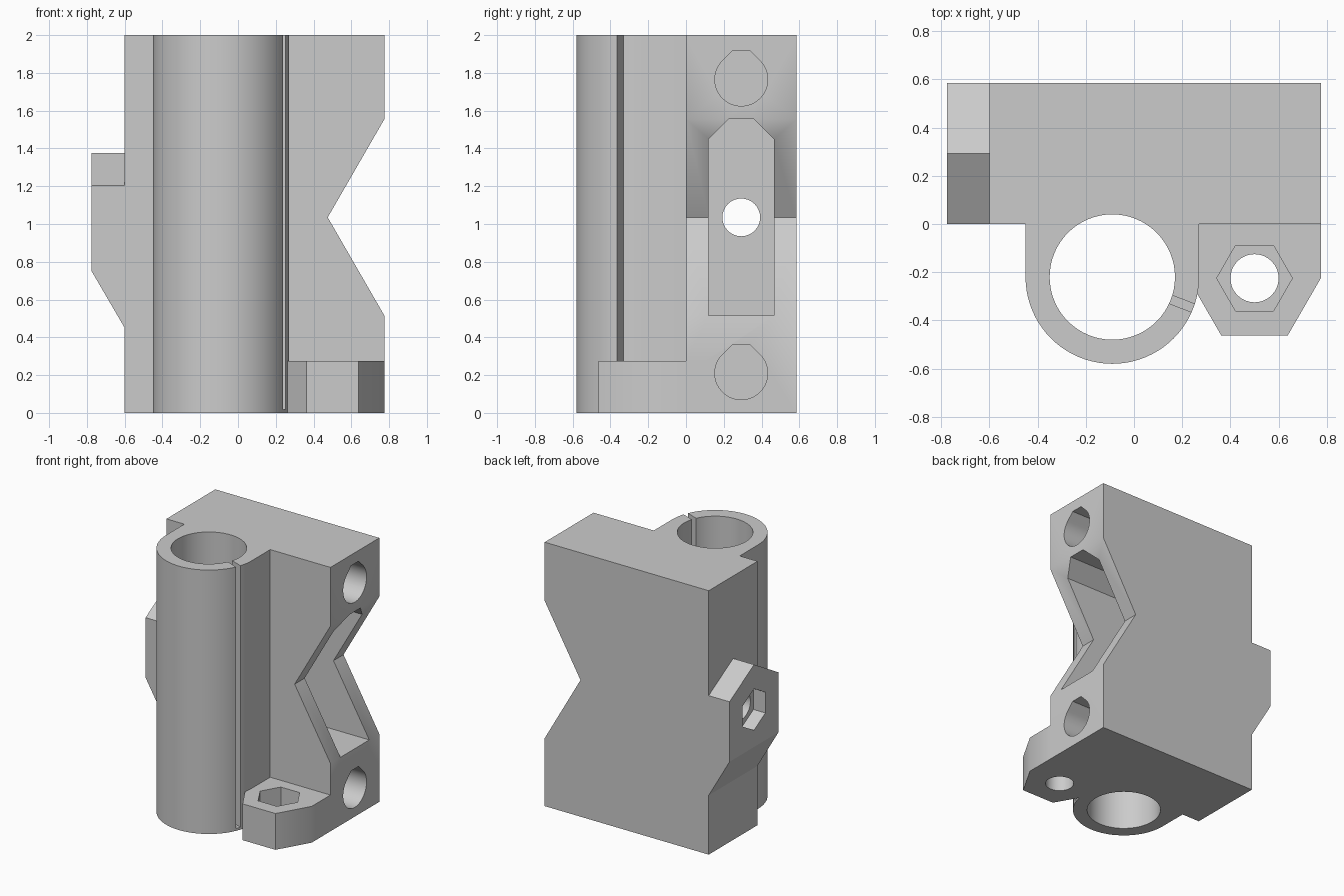
import bpy
import bmesh
from math import cos, sin, pi, radians, sqrt
from mathutils import Vector

cube = bpy.data.objects.get("Cube")
if cube:
    bpy.data.objects.remove(cube, do_unlink=True)

grey = bpy.data.materials.new("plain_grey")
grey.use_nodes = True
grey.diffuse_color = (0.6, 0.6, 0.6, 1)
grey.node_tree.nodes["Principled BSDF"].inputs["Base Color"].default_value = (0.6, 0.6, 0.6, 1)

HEIGHT, DEPTH = 2.0, 0.585
MID_Y, MID_Z = DEPTH / 2, 1.035
BORE = Vector((-0.09, -0.22))
TAB = Vector((0.5, -0.225))
NUT = 0.157


def prism(name, outline, axis, low, high):
    """Extrude a 2D outline along an axis; the outline holds the other two coordinates in order."""
    def place(p, d):
        c = list(p)
        c.insert("xyz".index(axis), d)
        return c
    bm = bmesh.new()
    base = bm.faces.new([bm.verts.new(place(p, low)) for p in outline])
    top = bmesh.ops.extrude_face_region(bm, geom=[base])["geom"]
    shift = Vector(place((0, 0), high - low))
    bmesh.ops.translate(bm, verts=[v for v in top if isinstance(v, bmesh.types.BMVert)], vec=shift)
    bmesh.ops.recalc_face_normals(bm, faces=bm.faces)
    mesh = bpy.data.meshes.new(name)
    bm.to_mesh(mesh)
    bm.free()
    mesh.materials.append(grey)
    obj = bpy.data.objects.new(name, mesh)
    bpy.context.collection.objects.link(obj)
    return obj


def arc(center, radius, start=0, end=360, sides=64):
    """Points on an arc; a full circle leaves out the repeated end point."""
    count = sides if end - start == 360 else sides + 1
    return [(center[0] + radius * cos(radians(start + (end - start) * i / sides)),
             center[1] + radius * sin(radians(start + (end - start) * i / sides)))
            for i in range(count)]


def combine(target, other, operation):
    """Apply a boolean and remove the helper solid."""
    bpy.context.view_layer.objects.active = target
    mod = target.modifiers.new(operation.lower(), "BOOLEAN")
    mod.operation, mod.solver, mod.object = operation, "EXACT", other
    bpy.ops.object.modifier_apply(modifier=mod.name)
    bpy.data.objects.remove(other, do_unlink=True)


# Main block with its V notch
block = prism("carriage_end_block",
              [(-0.6, 0), (0.775, 0), (0.775, 0.515), (0.475, MID_Z),
               (0.775, 1.555), (0.775, HEIGHT), (-0.6, HEIGHT)], "y", 0, DEPTH)

# Bearing sleeve, joined to the block by straight sides
sleeve = prism("sleeve", [(-0.45, 0.1)] + arc(BORE, 0.36, 180, 360, 40) + [(0.27, 0.1)],
               "z", 0, HEIGHT)
combine(block, sleeve, "UNION")

# Hexagonal foot tab
hexagon = arc(TAB, 0.275, 180, 360, 3)
tab = prism("foot_tab", [(0.225, 0.1)] + hexagon + [(0.775, 0.1)], "z", 0, 0.275)
combine(block, tab, "UNION")

# Side lug with a gabled top and a sloping underside
lug = prism("side_lug", [(0, 0.45), (0, 1.205), (MID_Y, 1.375), (DEPTH, 1.205), (DEPTH, 0.45)],
            "x", -0.775, -0.5)
chamfer = prism("lug_chamfer", [(-0.6, 0.45), (-0.6, 0.3), (-0.8, 0.3), (-0.8, 0.793)],
                "y", -0.1, 0.7)
combine(lug, chamfer, "DIFFERENCE")
combine(block, lug, "UNION")

# Bearing bore and the clamping slit beside it
cutters = [prism("bore", arc(BORE, 0.26), "z", -0.1, 2.1)]
along = Vector((cos(radians(-21)), sin(radians(-21))))
across = Vector((-along.y, along.x)) * 0.018
cutters.append(prism("slit", [BORE + along * r + across * s
                              for r, s in ((0.2, -1), (0.4, -1), (0.4, 1), (0.2, 1))],
                     "z", 0.018, 2.1))

# Two blind rod sockets with flattened teardrop tops
for z in (0.21, 1.765):
    r, peak = 0.14, 0.153
    flat = r * sqrt(2) - peak
    outline = arc((MID_Y, z), r, 135, 405, 48)
    outline += [(MID_Y + flat, z + peak), (MID_Y - flat, z + peak)]
    cutters.append(prism("rod_socket", outline, "x", -0.5, 0.9))

# Deep slot behind the notch, with a screw hole and nut trap on the far side
cutters.append(prism("belt_slot", [(0.12, 0.515), (0.465, 0.515), (0.465, 1.45),
                                   (0.36, 1.555), (0.225, 1.555), (0.12, 1.45)], "x", 0, 0.9))
cutters.append(prism("screw_hole", arc((MID_Y, MID_Z), 0.1, sides=32), "x", -0.7, 0.1))
cutters.append(prism("nut_trap", arc((MID_Y, MID_Z), NUT, 90, 450, 6), "x", -0.9, -0.675))

# Screw hole and nut trap in the foot tab
cutters.append(prism("tab_hole", arc(TAB, 0.1, sides=32), "z", -0.1, 0.2))
cutters.append(prism("tab_nut_trap", arc(TAB, NUT, sides=6), "z", 0.13, 0.4))

for cutter in cutters:
    combine(block, cutter, "DIFFERENCE")

# Smooth round walls, sharp corners
bpy.ops.object.select_all(action="DESELECT")
block.select_set(True)
bpy.context.view_layer.objects.active = block
bpy.ops.object.shade_smooth_by_angle(angle=radians(30))
